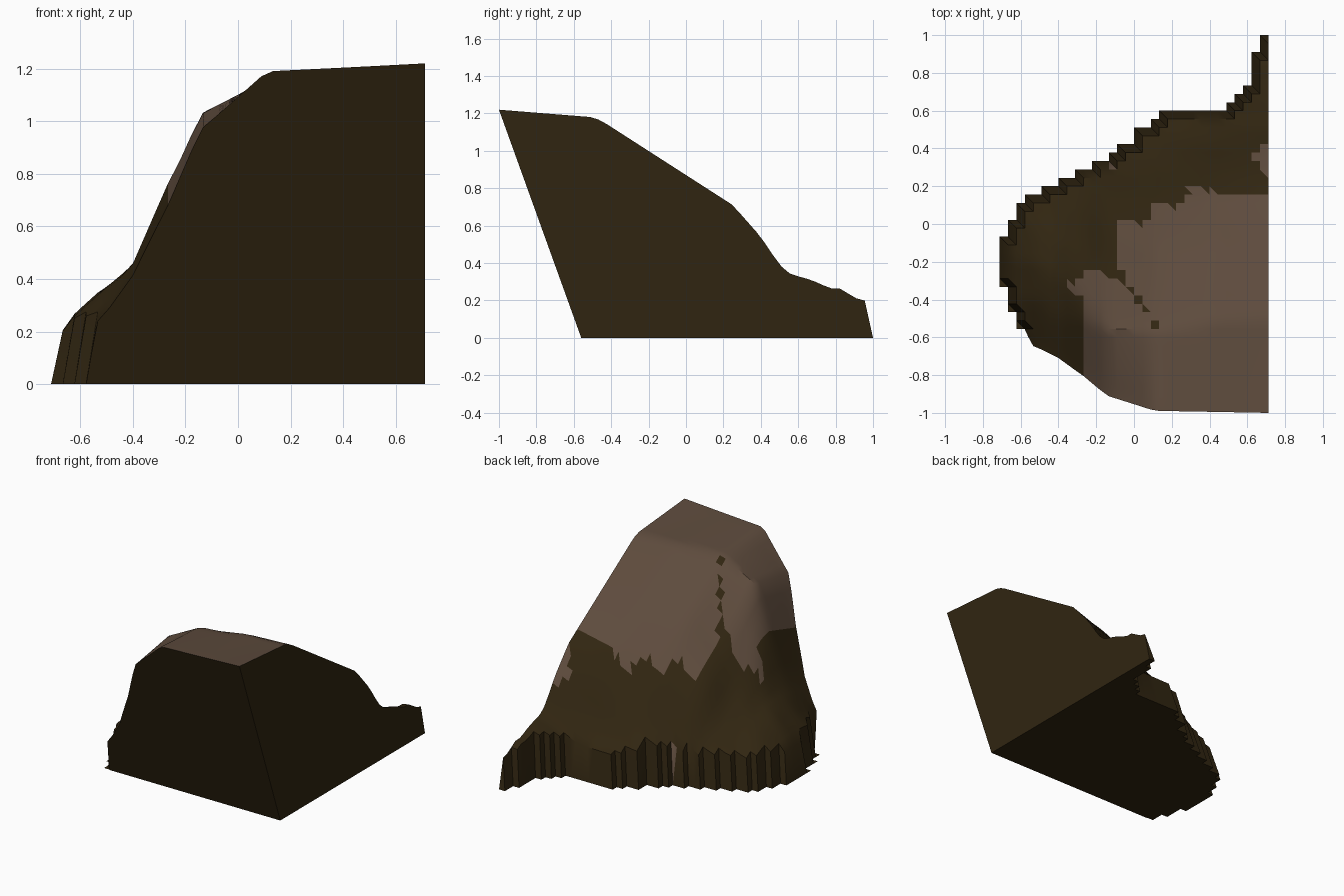
import bpy, bmesh
from mathutils import Vector

if "Cube" in bpy.data.objects:
    bpy.data.objects.remove(bpy.data.objects["Cube"])

S = 2 / 45                      # grid cell
NX, J0, NY = 32, -2, 45         # columns, first row (past the front cut), rows
X0 = -NX * S / 2

# Ridge profiles: x -> (y, z) points running front to back
PROFILES = [
    (-0.67, [(-0.5, 0.19), (-0.2, 0.20), (0.0, 0.19)]),
    (-0.62, [(-0.6, 0.20), (-0.4, 0.26), (-0.2, 0.27), (0.07, 0.20)]),
    (-0.52, [(-0.66, 0.24), (-0.4, 0.35), (-0.2, 0.36), (0.0, 0.29), (0.12, 0.20)]),
    (-0.40, [(-0.72, 0.41), (-0.5, 0.46), (-0.3, 0.45), (-0.1, 0.38), (0.2, 0.20)]),
    (-0.27, [(-0.8, 0.67), (-0.5, 0.76), (-0.4, 0.72), (-0.24, 0.58), (-0.1, 0.46), (0.1, 0.33), (0.25, 0.20)]),
    (-0.14, [(-0.9, 0.97), (-0.55, 1.03), (-0.36, 0.85), (-0.2, 0.70), (0.0, 0.57), (0.15, 0.42), (0.3, 0.22)]),
    (0.11, [(-0.98, 1.19), (-0.56, 1.16), (-0.36, 1.01), (-0.1, 0.81), (0.12, 0.61), (0.3, 0.40), (0.5, 0.21)]),
    (0.42, [(-0.99, 1.205), (-0.5, 1.175), (-0.1, 0.91), (0.17, 0.70), (0.32, 0.52), (0.42, 0.36), (0.56, 0.21)]),
    (0.71, [(-1, 1.22), (-0.5, 1.18), (-0.45, 1.16), (0.25, 0.71), (0.4, 0.54), (0.5, 0.39),
            (0.56, 0.34), (0.67, 0.31), (0.77, 0.265), (0.82, 0.265), (0.93, 0.2)]),
]
# Stepped back edge: (column's left x, back y); and front limits on the far left
BACK = [(-0.71, -0.07), (-0.67, 0.02), (-0.62, 0.11), (-0.58, 0.16), (-0.49, 0.2), (-0.4, 0.24),
        (-0.31, 0.29), (-0.22, 0.33), (-0.13, 0.38), (-0.09, 0.42), (0, 0.51), (0.09, 0.56),
        (0.13, 0.6), (0.49, 0.64), (0.53, 0.69), (0.58, 0.73), (0.62, 0.91), (0.665, 1.0)]
FRONT = [(-0.71, -0.33), (-0.67, -0.47), (-0.62, -0.556), (-0.58, -9)]
# Plan outlines of the pale rock
PALE = [[(0.8, 0.13), (0.71, 0.14), (0.42, 0.17), (0.31, 0.21), (0.23, 0.08), (0.13, 0.12), (0.04, -0.01),
         (-0.05, 0.02), (-0.09, 0), (-0.09, -0.23), (-0.05, -0.24), (-0.05, -0.3), (0, -0.36),
         (-0.23, -0.23), (-0.36, -0.33), (-0.27, -0.4), (-0.27, -1.2), (0.8, -1.2)],
        [(0.72, 0.42), (0.66, 0.41), (0.62, 0.34), (0.66, 0.33), (0.66, 0.26), (0.72, 0.26)],
        [(-0.14, 0.31), (-0.09, 0.31), (-0.13, 0.24)]]
SPOTS = [(0.02, -0.39), (0.06, -0.46), (0.11, -0.53)]


def lerp_list(pts, t):
    if t <= pts[0][0]:
        return pts[0][1]
    for (a, va), (b, vb) in zip(pts, pts[1:]):
        if t <= b:
            return va + (vb - va) * (t - a) / (b - a)
    return pts[-1][1]


def height(x, y):
    return lerp_list([(px, lerp_list(p, y)) for px, p in PROFILES], x)


def step(table, x):
    return [v for a, v in table if a <= x][-1]


def solid(i, j):
    """Is this grid cell within the footprint?"""
    if i < 0:
        return False
    x = X0 + (min(i, NX - 1) + 0.5) * S
    y = -1 + (max(j, J0) + 0.5) * S
    return step(FRONT, x) < y < step(BACK, x)


def inside(poly, x, y):
    hit = False
    for (ax, ay), (bx, by) in zip(poly, poly[1:] + poly[:1]):
        if (ay > y) != (by > y) and x < ax + (bx - ax) * (y - ay) / (by - ay):
            hit = not hit
    return hit


def is_pale(c):
    if any((c.x - x) ** 2 + (c.y - y) ** 2 < 0.0004 for x, y in SPOTS):
        return False
    return any(inside(p, c.x, c.y) for p in PALE)


bm = bmesh.new()
low, top = {}, {}


def base_vert(i, j):
    if (i, j) not in low:
        low[i, j] = bm.verts.new((X0 + i * S, -1 + j * S, 0))
    return low[i, j]


def top_vert(i, j):
    if (i, j) not in top:
        if all(solid(i - a, j - b) for a in (0, 1) for b in (0, 1)):
            x, y = X0 + i * S, -1 + j * S
            top[i, j] = bm.verts.new((x, y, height(x, y)))
        else:
            top[i, j] = base_vert(i, j)
    return top[i, j]


def face(*verts):
    vs = list(dict.fromkeys(verts))
    if len(vs) > 2:
        return bm.faces.new(vs)


# Sloping surface and flat base
for i in range(NX):
    for j in range(J0, NY):
        if not solid(i, j):
            continue
        ring = [(i, j), (i + 1, j), (i + 1, j + 1), (i, j + 1)]
        t = [top_vert(*k) for k in ring]
        b = [base_vert(*k) for k in ring]
        if t != b:
            face(*reversed(b))
            for tri in ((t[0], t[1], t[3]), (t[1], t[2], t[3])):
                if all(v.co.z == 0 for v in tri):
                    face(*tri)
                    continue
                f = face(*tri)
                if is_pale(f.calc_center_median()):
                    f.material_index = 1
        # Flat cut sides
        if i == NX - 1:
            face(b[1], b[2], t[2], t[1])
        if j == J0:
            face(b[0], b[1], t[1], t[0])

# Slanted, overhanging front cut
cut = bmesh.ops.bisect_plane(bm, geom=bm.verts[:] + bm.edges[:] + bm.faces[:], dist=1e-5,
                             plane_co=Vector((0, -0.56, 0)), plane_no=Vector((0, -1, -0.3607)),
                             clear_outer=True)
edges = [e for e in bm.edges if e.is_boundary]
old = set(bm.faces)
bmesh.ops.holes_fill(bm, edges=edges, sides=0)
for f in bm.faces:
    if f not in old:
        f.material_index = 0
bmesh.ops.recalc_face_normals(bm, faces=bm.faces[:])

mesh = bpy.data.meshes.new("cliff")
bm.to_mesh(mesh)
bm.free()
for name, col in (("dark earth", (0.030, 0.0185, 0.0055, 1)), ("pale rock", (0.110, 0.070, 0.046, 1))):
    m = bpy.data.materials.new(name)
    m.diffuse_color = col
    m.use_nodes = True
    m.node_tree.nodes["Principled BSDF"].inputs["Base Color"].default_value = m.diffuse_color
    mesh.materials.append(m)
cliff = bpy.data.objects.new("cliff", mesh)
bpy.context.collection.objects.link(cliff)
bpy.context.view_layer.objects.active = cliff
cliff.select_set(True)
bpy.ops.object.shade_smooth_by_angle(angle=0.6)
